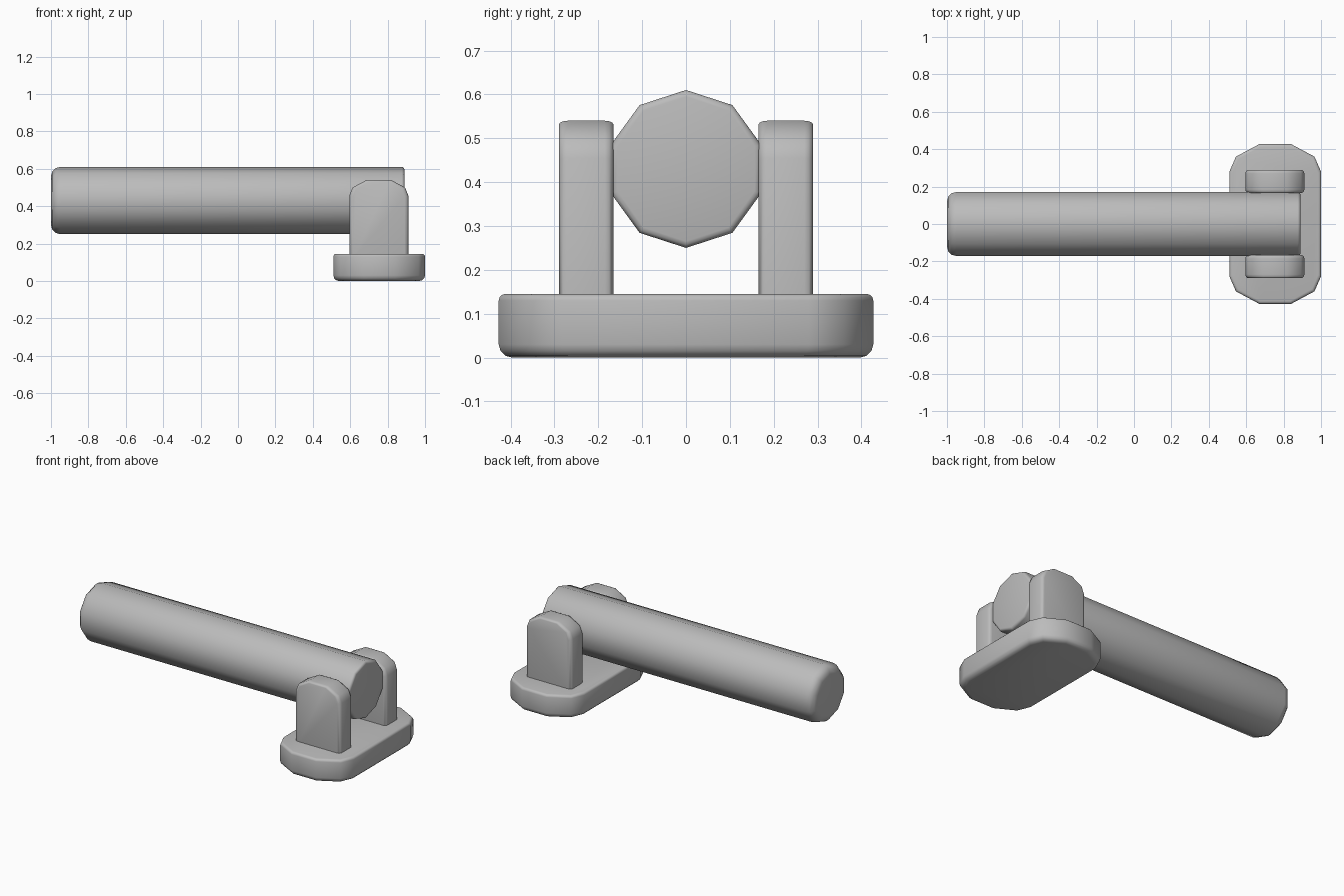
import bpy, math
from mathutils import Vector, Matrix

old = bpy.data.objects.get("Cube")
if old:
    bpy.data.objects.remove(old, do_unlink=True)

grey = bpy.data.materials.new("plain grey")
grey.use_nodes = True
colour = (0.5, 0.5, 0.5, 1)
grey.diffuse_color = colour
grey.node_tree.nodes["Principled BSDF"].inputs["Base Color"].default_value = colour


def prism(name, outline, start, end, place, start_round, end_round):
    """Extrude an outline into a solid whose two rims are rounded."""
    n = len(outline)
    mid = sum((Vector(p) for p in outline), Vector((0, 0))) / n
    half = max(abs(p[0] - mid.x) for p in outline), max(abs(p[1] - mid.y) for p in outline)
    steps = [math.radians(a) for a in (0, 30, 60, 90)]
    rings = [(start + start_round * (1 - math.sin(a)), start_round * (1 - math.cos(a))) for a in steps]
    rings = [(d, i) for d, i in reversed(rings)]
    rings += [(end - end_round * (1 - math.sin(a)), end_round * (1 - math.cos(a))) for a in steps]
    verts = []
    for depth, inset in rings:
        for p in outline:
            u = mid.x + (p[0] - mid.x) * (1 - inset / half[0])
            v = mid.y + (p[1] - mid.y) * (1 - inset / half[1])
            verts.append(place(u, v, depth))
    return finish(name, verts, n, len(rings))


def finish(name, verts, n, count):
    faces = [tuple(range(n)), tuple(range((count - 1) * n, count * n))]
    for r in range(count - 1):
        for i in range(n):
            j = (i + 1) % n
            faces.append((r * n + i, r * n + j, r * n + n + j, r * n + n + i))
    mesh = bpy.data.meshes.new(name)
    mesh.from_pydata(verts, [], faces)
    import bmesh
    bm = bmesh.new()
    bm.from_mesh(mesh)
    bmesh.ops.remove_doubles(bm, verts=bm.verts, dist=0.0001)
    bmesh.ops.recalc_face_normals(bm, faces=bm.faces)
    bm.to_mesh(mesh)
    bm.free()
    mesh.materials.append(grey)
    obj = bpy.data.objects.new(name, mesh)
    bpy.context.collection.objects.link(obj)
    bpy.ops.object.select_all(action='DESELECT')
    obj.select_set(True)
    bpy.context.view_layer.objects.active = obj
    bpy.ops.object.shade_smooth_by_angle(angle=math.radians(42))
    return obj


# Ten-sided horizontal barrel
ring = [(0.18 * math.sin(math.tau * i / 10), 0.43 + 0.18 * math.cos(math.tau * i / 10))
        for i in range(10)]
prism("barrel", ring, -1, 0.89, lambda u, v, d: (d, u, v), 0.05, 0.015)

# Base plate with faceted round corners
corner = [(0.245, 0.28), (0.21, 0.36), (0.085, 0.427)]
right = [(x, -y) for x, y in reversed(corner)] + corner
plate = right + [(-x, -y) for x, y in right]
prism("base_plate", plate, 0, 0.145, lambda u, v, d: (0.755 + u, v, d), 0.03, 0.015)

# Pair of upright brackets with rounded tops
arch = [(0.158, 0.1), (0.158, 0.455), (0.14, 0.5), (0.065, 0.54)]
arch += [(-x, z) for x, z in reversed(arch)]
for side, label in ((1, "left"), (-1, "right")):
    prism(label + "_bracket", arch, 0.165, 0.29,
          lambda u, v, d: (0.753 + u, side * d, v), 0.02, 0.02)
